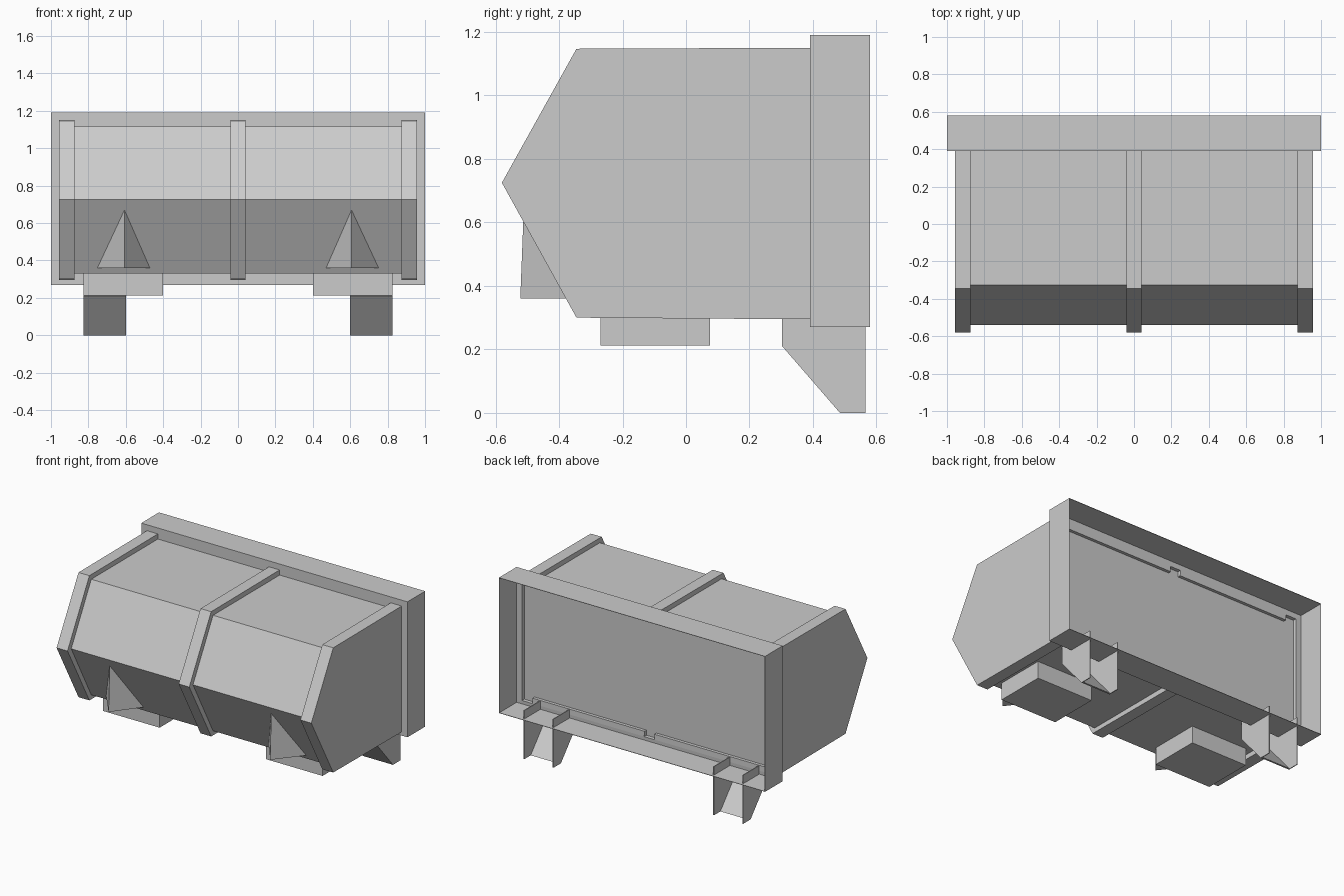
import bpy, bmesh

if "Cube" in bpy.data.objects:
    bpy.data.objects.remove(bpy.data.objects["Cube"])


def finish(name, bm):
    bmesh.ops.recalc_face_normals(bm, faces=bm.faces[:])
    me = bpy.data.meshes.new(name)
    bm.to_mesh(me)
    bm.free()
    ob = bpy.data.objects.new(name, me)
    bpy.context.collection.objects.link(ob)
    return ob


def prism(name, profile, x0, x1):
    """Extrude a (y, z) profile along x."""
    bm = bmesh.new()
    f = bm.faces.new([bm.verts.new((x0, y, z)) for y, z in profile])
    ext = bmesh.ops.extrude_face_region(bm, geom=[f])["geom"]
    moved = [v for v in ext if isinstance(v, bmesh.types.BMVert)]
    bmesh.ops.translate(bm, vec=(x1 - x0, 0, 0), verts=moved)
    return finish(name, bm)


def mirrored(ob):
    ob.modifiers.new("mirror", "MIRROR")
    return ob


BACK, PANEL = 0.372, 0.39

# Main hopper body
prism("body", [(-0.325, 0.33), (-0.54, 0.725), (-0.325, 1.115), (BACK, 1.115), (BACK, 0.33)], -0.9, 0.9)

# Raised ribs: middle and the two side walls
rib = [(-0.345, 0.30), (-0.58, 0.725), (-0.345, 1.147), (BACK, 1.15), (BACK, 0.295)]
prism("middle_rib", rib, -0.04, 0.04)
mirrored(prism("side_rib", rib, 0.875, 0.957))

# Rear frame: thin shell open at the back, with a stepped opening to the body
bm = bmesh.new()


def loop(points, y):
    vs = [bm.verts.new((x, y, z)) for x, z in points]
    return vs, [bm.edges.new((a, b)) for a, b in zip(vs, vs[1:] + vs[:1])]


def edge_line(bay, top):
    half = [(0.04, top), (0.04, bay), (0.875, bay), (0.875, top), (0.957, top)]
    return [(-x, z) for x, z in reversed(half)] + half


rect = [(-1, 0.27), (1, 0.27), (1, 1.19), (-1, 1.19)]
hole = edge_line(0.33, 0.295) + edge_line(1.115, 1.15)[::-1]
outer, e1 = loop(rect, PANEL)
inner, e2 = loop(hole, PANEL)
bmesh.ops.triangle_fill(bm, use_beauty=True, edges=e1 + e2)
for edges, depth in ((e1, 0.58 - PANEL), (e2, BACK - PANEL)):
    ext = bmesh.ops.extrude_edge_only(bm, edges=edges)["geom"]
    bmesh.ops.translate(bm, vec=(0, depth, 0), verts=[v for v in ext if isinstance(v, bmesh.types.BMVert)])
frame = finish("rear_frame", bm)
shell = frame.modifiers.new("thickness", "SOLIDIFY")
shell.thickness = 0.004
shell.offset = -1

# Pads under the body
mirrored(prism("base_pad", [(-0.27, 0.213), (0.075, 0.213), (0.075, 0.335), (-0.27, 0.335)], 0.40, 0.825))

# Rear feet: two side plates joined by a bent front plate
plate = [(0.303, 0.33), (0.303, 0.21), (0.485, 0), (0.565, 0), (0.565, 0.33)]
for side, x in (("outer", 0.819), ("inner", 0.60)):
    mirrored(prism(side + "_foot_plate", plate, x, x + 0.006))
bent = [(0.303, 0.33), (0.303, 0.21), (0.485, 0), (0.497, 0), (0.312, 0.214), (0.312, 0.33)]
mirrored(prism("foot_front_plate", bent, 0.605, 0.82))

# Pointed lifting wedges on the lower front slope
bm = bmesh.new()
corners = [(0.607, -0.51, 0.67), (0.47, -0.34, 0.36), (0.753, -0.34, 0.36), (0.607, -0.522, 0.36)]
v = [bm.verts.new(c) for c in corners]
for a, b, c in ((0, 1, 2), (0, 1, 3), (0, 2, 3), (1, 2, 3)):
    bm.faces.new((v[a], v[b], v[c]))
mirrored(finish("front_wedge", bm))
